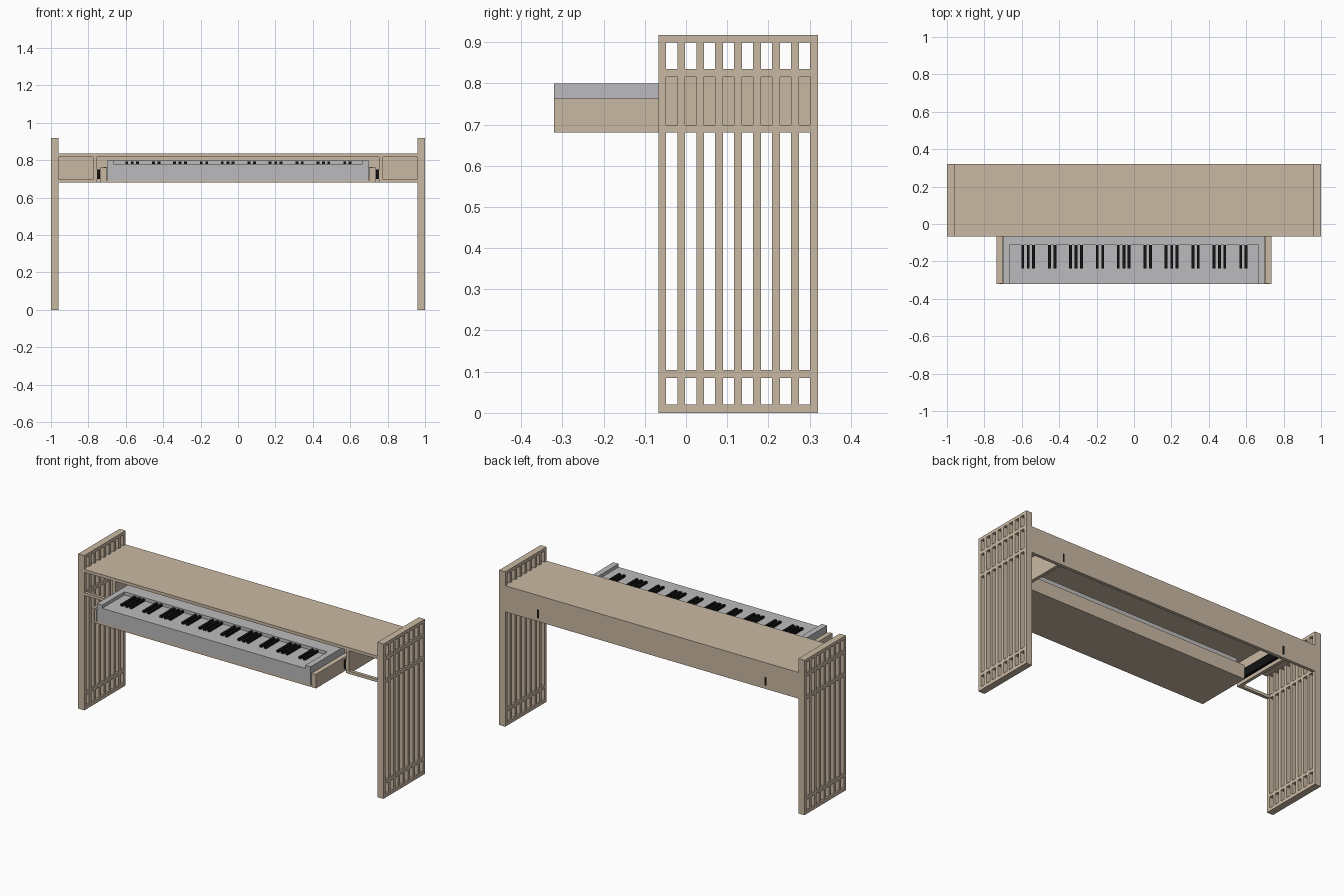
import bpy, bmesh
from mathutils import Matrix

if "Cube" in bpy.data.objects:
    bpy.data.objects.remove(bpy.data.objects["Cube"])


def material(name, rgb):
    m = bpy.data.materials.new(name)
    m.diffuse_color = (*rgb, 1)
    m.use_nodes = True
    m.node_tree.nodes["Principled BSDF"].inputs["Base Color"].default_value = m.diffuse_color
    return m


WOOD = material("pale wood", (0.59, 0.485, 0.365))
GREY = material("keyboard grey", (0.50, 0.50, 0.51))
BLACK = material("black", (0.006, 0.006, 0.006))


def build(name, boxes, mat):
    """One object from boxes given as (x0, x1, y0, y1, z0, z1)."""
    bm = bmesh.new()
    for x0, x1, y0, y1, z0, z1 in boxes:
        mtx = (Matrix.Translation(((x0 + x1) / 2, (y0 + y1) / 2, (z0 + z1) / 2))
               @ Matrix.Diagonal((x1 - x0, y1 - y0, z1 - z0, 1)))
        bmesh.ops.create_cube(bm, size=1, matrix=mtx)
    me = bpy.data.meshes.new(name)
    bm.to_mesh(me)
    bm.free()
    me.materials.append(mat)
    ob = bpy.data.objects.new(name, me)
    bpy.context.collection.objects.link(ob)
    return ob


def sided(box, s):
    x0, x1 = sorted((box[0] * s, box[1] * s))
    return (x0, x1, *box[2:])


def pair(name, boxes, mat):
    """Right and left mirrored copies."""
    for side, s in (("right", 1), ("left", -1)):
        build(f"{side}_{name}", [sided(b, s) for b in boxes], mat)


FRONT, BACK = -0.067, 0.320
Z0, Z1 = 0.680, 0.835          # apron height
BOARD = 0.019

# slatted end panels: full-depth rails with slat pieces between them
rails = [(0, 0.02), (0.085, 0.104), (Z0, 0.699), (0.815, Z1), (0.899, 0.917)]
panel = [(0.96, 1.0, FRONT, BACK, a, b) for a, b in rails]
pitch = (BACK - FRONT - BOARD) / 8
for (_, low), (high, _) in zip(rails, rails[1:]):
    for i in range(9):
        y = FRONT + i * pitch
        panel.append((0.96, 1.0, y, y + BOARD, low, high))
pair("slatted_end_panel", panel, WOOD)

# desk top and back apron
build("desk_top", [(-0.96, 0.96, FRONT, BACK - BOARD, 0.817, Z1)], WOOD)
build("back_apron", [(-0.96, 0.96, BACK - BOARD, BACK, Z0, Z1)], WOOD)

# open side bays: divider and front bottom rail
pair("bay_divider", [(0.755, 0.774, FRONT, BACK - BOARD, Z0, 0.817)], WOOD)
pair("bay_front_rail", [(0.774, 0.96, FRONT, FRONT + BOARD, Z0, 0.697)], WOOD)

# drawer slides, with ends showing through the back apron
pair("drawer_slide", [(0.738, 0.754, FRONT + 0.005, BACK - BOARD, 0.70, 0.75),
                      (0.740, 0.752, BACK - BOARD, BACK + 0.001, 0.70, 0.75)], BLACK)

# pull-out tray
TF, TB = -0.320, 0.020
build("tray_base", [(-0.735, 0.735, TF, TB, Z0, 0.692)], WOOD)
pair("tray_side", [(0.718, 0.735, TF, TB, 0.692, 0.763)], WOOD)
pair("tray_inner_strip", [(0.703, 0.718, TF + 0.002, TB - BOARD, 0.692, 0.760)], WOOD)
build("tray_back", [(-0.718, 0.718, TB - BOARD, TB, 0.692, 0.763)], WOOD)

# keyboard: low key bed, raised cheeks and raised rear housing
KB = TB - BOARD
build("keyboard_body", [(-0.70, 0.70, TF, KB, 0.692, 0.780)], GREY)
pair("keyboard_cheek", [(0.665, 0.70, TF, KB, 0.780, 0.799)], GREY)
build("keyboard_rear_housing", [(-0.665, 0.665, -0.113, KB, 0.780, 0.799)], GREY)

# black keys in alternating groups of three and two
keys = []
for i in range(5):
    three, two = -0.565 + 0.2555 * i, -0.437 + 0.2555 * i
    for x in (three - 0.03, three, three + 0.028, two - 0.0145, two + 0.0145):
        keys.append((x - 0.0075, x + 0.0075, -0.238, -0.113, 0.780, 0.792))
build("black_keys", keys, BLACK)
